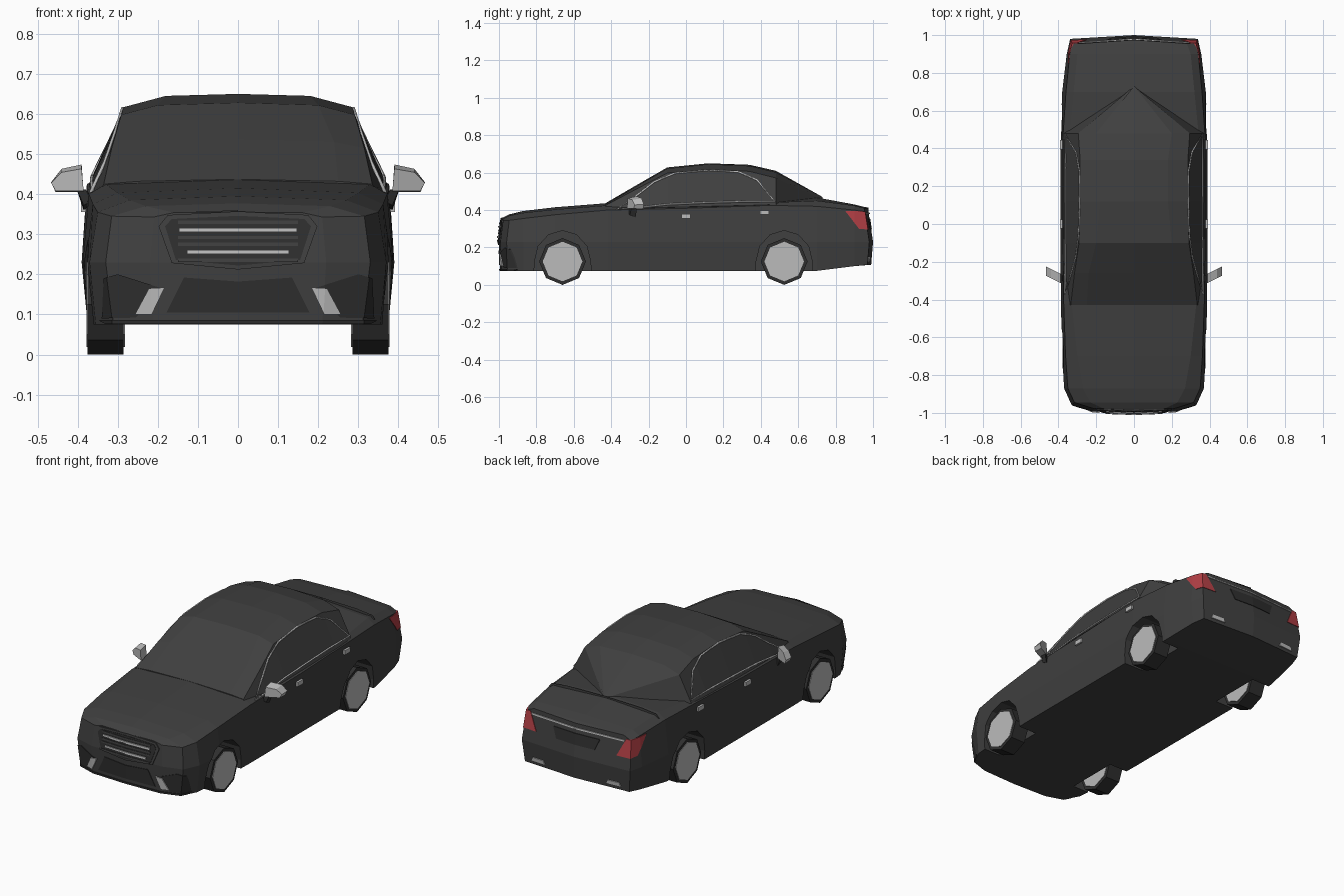
import bpy, bmesh, math
from mathutils import Vector
from mathutils.bvhtree import BVHTree

if "Cube" in bpy.data.objects:
    bpy.data.objects.remove(bpy.data.objects["Cube"])


def material(name, rgb):
    m = bpy.data.materials.new(name)
    m.diffuse_color = (*rgb, 1)
    m.use_nodes = True
    m.node_tree.nodes["Principled BSDF"].inputs["Base Color"].default_value = m.diffuse_color
    return m


PAINT = material("dark_paint", (.05, .05, .05))
BLACK = material("black_trim", (.028, .028, .028))
CHROME = material("chrome", (.5, .5, .5))
LAMP = material("warm_lamp", (.65, .48, .38))
RED = material("red_lamp", (.45, .05, .06))


def to_object(name, bm, mat):
    bmesh.ops.recalc_face_normals(bm, faces=bm.faces)
    me = bpy.data.meshes.new(name)
    bm.to_mesh(me)
    me.materials.append(mat)
    ob = bpy.data.objects.new(name, me)
    bpy.context.collection.objects.link(ob)
    return ob


def loft(sections, swell=0):
    """Skin mirrored half sections; zero-width end sections weld shut."""
    bm = bmesh.new()
    rings = []
    for half in sections:
        ring = half + [(-x, y, z) for x, y, z in half[-2:0:-1]]
        rings.append([bm.verts.new(p) for p in ring])
    n = len(rings[0])
    for a, b in zip(rings, rings[1:]):
        for i in range(n):
            j = (i + 1) % n
            bm.faces.new((a[i], a[j], b[j], b[i]))
    bmesh.ops.remove_doubles(bm, verts=bm.verts, dist=.0005)
    bmesh.ops.recalc_face_normals(bm, faces=bm.faces)
    bm.normal_update()
    if swell:
        for v, nrm in [(v, v.normal.copy()) for v in bm.verts]:
            v.co += nrm * swell
    return bm


def prism(axis, poly, lo, hi):
    bm = bmesh.new()
    put = (lambda p, d: (d, *p)) if axis == 'x' else (lambda p, d: (p[0], d, p[1]))
    a = [bm.verts.new(put(p, lo)) for p in poly]
    b = [bm.verts.new(put(p, hi)) for p in poly]
    bm.faces.new(a)
    bm.faces.new(b)
    for i in range(len(a)):
        j = (i + 1) % len(a)
        bm.faces.new((a[i], a[j], b[j], b[i]))
    return bm


def boolean(ob, mode, cutters):
    tools = []
    for c in cutters:
        t = to_object("cutter", prism(*c), BLACK)
        t.hide_render = True
        tools.append(t)
        m = ob.modifiers.new("cut", 'BOOLEAN')
        m.operation, m.object, m.solver = mode, t, 'EXACT'
    dg = bpy.context.evaluated_depsgraph_get()
    me = bpy.data.meshes.new_from_object(ob.evaluated_get(dg))
    ob.modifiers.clear()
    mat = ob.data.materials[0]
    ob.data = me
    me.materials.clear()
    me.materials.append(mat)
    for p in me.polygons:
        p.material_index = 0
    for t in tools:
        bpy.data.objects.remove(t)


def mirror(ob):
    ob.modifiers.new("mirror", 'MIRROR').use_mirror_merge = False
    return ob


def panel(name, mat, cutters, swell=.004, both=True):
    """Body-hugging panel: swollen body skin trimmed by prisms."""
    ob = to_object(name, loft(body_sections, swell), mat)
    boolean(ob, 'INTERSECT', cutters)
    return mirror(ob) if both else ob


# Body: y, half widths (sill, waist, shoulder, deck), heights (sill, shoulder, deck, centre)
BODY = [
    (-.986, 0, 0, 0, 0, .075, .345, .355, .36),
    (-.978, .21, .22, .21, .16, .075, .343, .354, .36),
    (-.945, .31, .33, .315, .23, .075, .345, .37, .377),
    (-.87, .355, .37, .35, .27, .075, .355, .385, .395),
    (-.70, .37, .38, .362, .30, .075, .375, .403, .415),
    (-.42, .375, .387, .372, .33, .075, .40, .425, .437),
    (.02, .375, .39, .377, .34, .075, .41, .43, .44),
    (.45, .375, .39, .377, .345, .075, .425, .44, .45),
    (.70, .37, .38, .36, .32, .075, .42, .45, .467),
    (.90, .345, .356, .34, .30, .10, .40, .424, .43),
    (.955, .325, .338, .325, .28, .107, .39, .41, .416),
    (.975, 0, 0, 0, 0, .107, .393, .408, .414),
]
body_sections = []
for y, w0, w1, w2, w3, z0, z2, z3, z4 in BODY:
    bump = .025 if y > .94 else (-.014 if y < -.93 else 0)
    body_sections.append([(0, y + bump, z0), (w0, y + bump * .6, z0), (w1, y + bump, .23),
                          (w2, y, z2), (w3, y, z3), (0, y, z4)])
body_bm = loft(body_sections)

# Cabin: y, half widths (belt, rail, roof), heights (belt, rail, roof, centre)
CABIN = [
    (-.43, .345, .335, .25, .405, .425, .432, .437),
    (-.26, .363, .315, .24, .41, .515, .53, .536),
    (-.10, .369, .291, .20, .415, .598, .622, .628),
    (.12, .372, .285, .18, .42, .617, .645, .65),
    (.34, .372, .285, .18, .425, .607, .636, .642),
    (.48, .370, .295, .20, .43, .572, .602, .610),
    (.73, .345, .325, .23, .435, .455, .466, .470),
]
cabin_sections = [[(0, y, .36), (a, y, za), (b, y, zb), (c, y, zc), (0, y, zd)]
                  for y, a, b, c, za, zb, zc, zd in CABIN]
for at, k in ((0, 0), (len(cabin_sections), -1)):
    cabin_sections.insert(at, [(0, y, z) for x, y, z in cabin_sections[k]])
cabin_bm = loft(cabin_sections)
trees = [BVHTree.FromBMesh(b) for b in (body_bm, cabin_bm)]
body = to_object("body", body_bm, PAINT)
to_object("cabin", cabin_bm, PAINT)

# Wheel arches
AXLES = {"front": -.66, "rear": .525}
arches = []
for y in AXLES.values():
    arc = [(y + .15 * math.cos(math.pi * i / 6), .125 + .165 * math.sin(math.pi * i / 6)) for i in range(7)]
    poly = [(y + .155, .0)] + arc + [(y - .155, .0)]
    arches += [('x', poly, .26, .5), ('x', poly, -.5, -.26)]
boolean(body, 'DIFFERENCE', arches)


# Wheels: eight-sided tyres with flat discs
def octagon(y, r):
    return [(y + r * math.sin(i * math.pi / 4), .125 + r * math.cos(i * math.pi / 4)) for i in range(8)]


for end, y in AXLES.items():
    mirror(to_object(end + "_tyre", prism('x', octagon(y, .125), .285, .375), BLACK))
    mirror(to_object(end + "_wheel_disc", prism('x', octagon(y, .106), .282, .378), CHROME))

# Lamps
panel("headlight", LAMP, [
    ('y', [(.40, .345), (.28, .338), (.225, .322), (.195, .265), (.26, .25), (.40, .268)], -1.1, -.7),
    ('x', [(-1.1, .345), (-.80, .348), (-.84, .31), (-.93, .245), (-1.1, .24)], .1, .5)])
panel("tail_light", RED, [
    ('x', [(.85, .397), (1.1, .388), (1.1, .285), (.925, .30)], .2, .5),
    ('y', [(.5, .4), (.30, .395), (.245, .285), (.5, .28)], .8, 1.1)])


# Grille, intakes and rear trim: symmetric outlines
def sym(pts):
    return pts + [(-x, z) for x, z in reversed(pts) if x]


def bar(w, z, t):
    return sym([(w, z - t), (w, z + t)])


FRONT, BACK = (-1.1, -.93), (.92, 1.1)
panel("grille_frame", PAINT, [('y', sym([(0, .212), (.165, .228), (.198, .32), (.175, .348), (0, .357)]), *FRONT)],
      .006, False)
panel("grille", BLACK, [('y', sym([(0, .222), (.155, .236), (.182, .32), (.165, .338), (0, .346)]), *FRONT)],
      .008, False)
for i, z in enumerate((.235, .275, .292, .33)):
    panel(f"grille_slat_{i}", PAINT, [('y', bar(.15, z, .004), *FRONT)], .011, False)
for i, (w, z) in enumerate(((.147, .311), (.127, .256))):
    panel(f"grille_chrome_bar_{i}", CHROME, [('y', bar(w, z, .005), *FRONT)], .014, False)
panel("lower_intake", BLACK, [('y', sym([(0, .182), (.135, .192), (.178, .105), (0, .105)]), *FRONT)], .004, False)
panel("side_intake", BLACK, [('y', [(.19, .165), (.30, .20), (.335, .19), (.34, .09), (.255, .092)], -1.1, -.88)])
panel("intake_blade", CHROME, [('y', [(.183, .167), (.222, .165), (.257, .1), (.215, .1)], *FRONT)], .010)
panel("front_splitter", BLACK, [('y', sym([(0, .076), (.33, .076), (.35, .086), (0, .086)]), -1.1, -.9)], .006, False)
panel("plate_recess", BLACK, [('y', sym([(.12, .295), (.145, .355)]), *BACK)], .004, False)
panel("boot_chrome_strip", CHROME, [('y', bar(.29, .382, .004), *BACK)], .006, False)
panel("exhaust_tip", CHROME, [('y', [(.19, .125), (.20, .148), (.27, .148), (.28, .125)], *BACK)], .008)


# Side window trim laid on the cabin side
def side_x(y, z):
    hits = [t.ray_cast(Vector((1, y, z)), Vector((-1, 0, 0)))[0] for t in trees]
    return max(h.x for h in hits if h)


OUTLINE = [(-.37, .405), (-.26, .48), (-.17, .55), (-.06, .597), (.12, .614), (.28, .604), (.38, .56),
           (.475, .445), (.3, .445), (.12, .44), (-.1, .43), (-.26, .412)]
cu = bpy.data.curves.new("window_trim", 'CURVE')
cu.dimensions, cu.bevel_depth, cu.bevel_resolution = '3D', .005, 0
sp = cu.splines.new('POLY')
sp.points.add(len(OUTLINE) - 1)
sp.use_cyclic_u = True
for p, (y, z) in zip(sp.points, OUTLINE):
    p.co = (side_x(y, z) + .001, y, z, 1)
cu.materials.append(CHROME)
trim = bpy.data.objects.new("window_trim", cu)
bpy.context.collection.objects.link(trim)
mirror(trim)

# Door handles
for end, y, z in (("front", 0, .368), ("rear", .42, .387)):
    box = [(y - .025, z - .012), (y + .025, z - .012), (y + .025, z + .012), (y - .025, z + .012)]
    mirror(to_object(end + "_door_handle", prism('x', box, .37, .391), CHROME))

# Door mirrors, swept back outwards and narrowed at the front
for name, poly, lo, hi, mat in (
        ("door_mirror", [(.385, .405), (.455, .405), (.466, .43), (.44, .463), (.39, .474)], -.315, -.265, CHROME),
        ("mirror_stem", [(.365, .375), (.385, .36), (.40, .405), (.38, .41)], -.30, -.27, BLACK)):
    bm = prism('y', poly, lo, hi)
    for v in bm.verts:
        if v.co.y < lo + .001:
            v.co.z = .42 + (v.co.z - .42) * .8
        v.co.y += (v.co.x - .385) * .5
    mirror(to_object(name, bm, mat))
